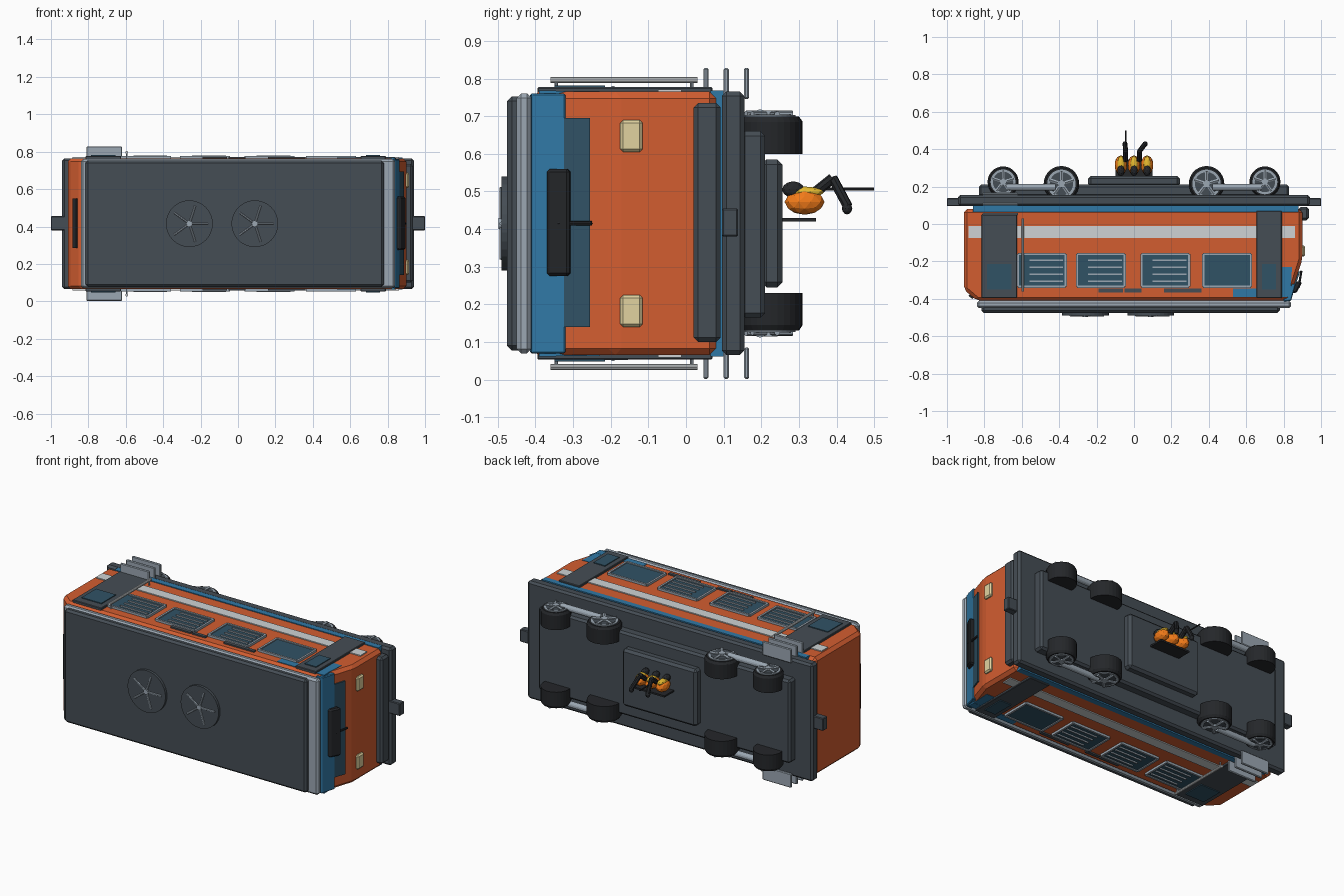
import bpy, bmesh, math
from mathutils import Vector, Matrix

if "Cube" in bpy.data.objects:
    bpy.data.objects.remove(bpy.data.objects["Cube"])

C = 0.415  # centre of the vehicle's width along z

def mat(name, r, g, b):
    m = bpy.data.materials.new(name)
    m.diffuse_color = (r, g, b, 1)
    m.use_nodes = True
    m.node_tree.nodes["Principled BSDF"].inputs["Base Color"].default_value = m.diffuse_color
    return m

ORANGE = mat("orange", 0.65, 0.11, 0.03)
BLUE = mat("blue", 0.03, 0.19, 0.38)
DARK = mat("dark_grey", 0.06, 0.075, 0.09)
BLACK = mat("rubber", 0.018, 0.02, 0.023)
GLASS = mat("dark_glass", 0.03, 0.085, 0.13)
STEEL = mat("steel", 0.33, 0.39, 0.45)
PALE = mat("pale_band", 0.62, 0.65, 0.66)
CREAM = mat("lamp_cream", 0.75, 0.65, 0.35)
YELLOW = mat("yellow", 0.8, 0.5, 0.03)
BRIGHT = mat("bright_orange", 0.9, 0.2, 0.01)

def finish(name, bm, m, bevel=0):
    bmesh.ops.recalc_face_normals(bm, faces=bm.faces)
    if bevel:
        bmesh.ops.bevel(bm, geom=bm.edges[:], offset=bevel, segments=1, affect='EDGES', profile=0.5)
    me = bpy.data.meshes.new(name)
    bm.to_mesh(me)
    bm.free()
    me.materials.append(m)
    o = bpy.data.objects.new(name, me)
    bpy.context.collection.objects.link(o)
    return o

def box(name, x, y, z, m, bevel=0):
    bm = bmesh.new()
    bmesh.ops.create_cube(bm, size=1)
    for v in bm.verts:
        v.co = [(a + b) / 2 + c * (b - a) for (a, b), c in zip((x, y, z), v.co)]
    return finish(name, bm, m, bevel)

def prism(name, pts, z, m, bevel=0):
    bm = bmesh.new()
    f = bm.faces.new([bm.verts.new((x, y, z[0])) for x, y in pts])
    r = bmesh.ops.extrude_face_region(bm, geom=[f])
    for v in r['geom']:
        if isinstance(v, bmesh.types.BMVert):
            v.co.z = z[1]
    return finish(name, bm, m, bevel)

def rod(name, a, b, r, m, sides=12, r2=None):
    a, b = Vector(a), Vector(b)
    d = b - a
    bm = bmesh.new()
    bmesh.ops.create_cone(bm, cap_ends=True, segments=sides, radius1=r, radius2=r if r2 is None else r2, depth=d.length)
    bm.transform(Matrix.Translation((a + b) / 2) @ d.to_track_quat('Z', 'Y').to_matrix().to_4x4())
    return finish(name, bm, m)

def out(s, a, b):
    """z range lying a..b away from the centre plane on side s"""
    return tuple(sorted((C + s * a, C + s * b)))

# body shell with blue sill and blue upper front
FULL = (C - 0.35, C + 0.35)
prism("body_shell", [(-0.91, 0.08), (0.90, 0.08), (0.90, -0.19), (0.855, -0.33), (0.83, -0.41),
                     (-0.84, -0.41), (-0.91, -0.35)], FULL, ORANGE, 0.018)
box("blue_sill", (-0.86, 0.88), (0.065, 0.10), (C - 0.353, C + 0.353), BLUE)
prism("blue_front_brow", [(0.80, -0.32), (0.865, -0.32), (0.84, -0.41), (0.80, -0.415)],
      (C - 0.345, C + 0.345), BLUE, 0.004)

# roof
box("roof_rim", (-0.84, 0.84), (-0.45, -0.41), (C - 0.345, C + 0.345), STEEL, 0.012)
box("roof_panel", (-0.815, 0.78), (-0.475, -0.43), (C - 0.337, C + 0.337), DARK, 0.012)
for fx in (-0.26, 0.09):
    rod("roof_fan", (fx, -0.47, C), (fx, -0.49, C), 0.125, DARK, 32)
    rod("fan_hub", (fx, -0.485, C), (fx, -0.498, C), 0.015, STEEL)
    for i in range(5):
        a = math.tau * i / 5
        rod("fan_blade", (fx, -0.491, C), (fx + 0.1 * math.cos(a), -0.491, C + 0.1 * math.sin(a)), 0.005, STEEL, 6)

# front windscreen, visor, wiper and bumper
prism("windscreen", [(0.84, -0.335), (0.860, -0.335), (0.888, -0.255), (0.84, -0.255)], (0.14, 0.695), GLASS)
prism("front_visor", [(0.83, -0.37), (0.868, -0.37), (0.90, -0.31), (0.85, -0.305)], (0.275, 0.56), BLACK, 0.008)
rod("wiper_arm", (0.88, -0.34, C), (0.895, -0.25, C), 0.006, BLACK, 8)
box("front_bumper", (0.88, 0.935), (0.02, 0.092), (0.10, 0.735), DARK, 0.012)
prism("rear_visor", [(-0.885, -0.385), (-0.865, -0.40), (-0.84, -0.38), (-0.86, -0.36)], (0.285, 0.55), BLACK)

# side dressing on both flanks
for s in (-1, 1):
    box("headlamp", (0.88, 0.915), (-0.175, -0.115), out(s, 0.19, 0.275), CREAM, 0.008)
    box("pale_side_band", (-0.885, 0.86), (-0.075, -0.012), out(s, 0.34, 0.356), PALE)
    box("blue_side_patch", (0.53, 0.84), (-0.39, -0.345), out(s, 0.34, 0.353), BLUE)
    prism("blue_cab_corner", [(0.79, -0.23), (0.845, -0.23), (0.835, -0.39), (0.79, -0.39)], out(s, 0.33, 0.352), BLUE)
    for x0, x1, y1 in ((-0.815, -0.625, 0.05), (0.655, 0.79, 0.07)):
        box("cab_door", (x0, x1), (-0.395, y1), out(s, 0.34, 0.362), DARK, 0.003)
        box("door_window", (x0 + 0.03, x1 - 0.03), (-0.35, -0.215), out(s, 0.355, 0.367), GLASS)
    # framed windows with louvres
    for x0, x1, slats in ((-0.62, -0.365, 1), (-0.305, -0.05, 1), (0.04, 0.295, 1), (0.37, 0.625, 0)):
        y0, y1 = -0.335, -0.16
        box("side_window", (x0, x1), (y0, y1), out(s, 0.34, 0.357), GLASS)
        for fx in ((x0 - 0.006, x0 + 0.006), (x1 - 0.006, x1 + 0.006)):
            box("window_frame_post", fx, (y0, y1), out(s, 0.34, 0.363), STEEL)
        for fy in (y0, y1):
            box("window_frame_rail", (x0, x1), (fy - 0.006, fy + 0.006), out(s, 0.34, 0.363), STEEL)
        if slats:
            for i in range(4):
                y = -0.305 + i * 0.037
                box("louvre", (x0 + 0.06, x1 - 0.015), (y - 0.004, y + 0.004), out(s, 0.35, 0.365), STEEL)
    for x0, x1 in ((-0.05, 0.04), (-0.19, -0.06), (0.16, 0.36)):
        box("lower_vent", (x0, x1), (-0.365, -0.345), out(s, 0.34, 0.358), DARK)
    # handrail and boarding steps
    rod("handrail", (-0.595, -0.36, C + s * 0.381), (-0.595, 0.03, C + s * 0.381), 0.008, PALE, 10)
    for y in (-0.345, 0.015):
        rod("rail_bracket", (-0.595, y, C + s * 0.34), (-0.595, y, C + s * 0.381), 0.005, STEEL, 8)
    for y in (0.053, 0.107, 0.161):
        box("boarding_step", (-0.81, -0.62), (y - 0.007, y + 0.007), out(s, 0.33, 0.413), STEEL, 0.004)

# underframe, keel slab, tank and couplers
box("underframe", (-0.94, 0.94), (0.095, 0.155), (C - 0.35, C + 0.35), DARK, 0.012)
box("bogie_slab", (-0.83, 0.83), (0.145, 0.21), (0.165, 0.66), DARK, 0.012)
box("fuel_tank", (-0.245, 0.245), (0.20, 0.257), (0.245, 0.585), DARK, 0.014)
for s in (-1, 1):
    box("coupler", tuple(sorted((s * 0.90, s * 1.0))), (0.095, 0.138), (0.38, 0.455), DARK, 0.004)

# wheels with five-spoke hubs, and the rods between them
def wheel(x, y, r, s):
    z = lambda d: C + s * d
    rod("tyre", (x, y, z(0.185)), (x, y, z(0.27)), r, BLACK, 28)
    rod("tyre_edge", (x, y, z(0.27)), (x, y, z(0.284)), r, BLACK, 28, r * 0.9)
    rod("wheel_rim", (x, y, z(0.27)), (x, y, z(0.288)), r * 0.8, STEEL, 28)
    rod("wheel_dish", (x, y, z(0.28)), (x, y, z(0.290)), r * 0.66, DARK, 28)
    rod("wheel_hub", (x, y, z(0.28)), (x, y, z(0.300)), r * 0.22, STEEL, 12)
    for i in range(5):
        a = math.tau * i / 5 + 0.3
        rod("wheel_spoke", (x, y, z(0.290)), (x + r * 0.72 * math.cos(a), y + r * 0.72 * math.sin(a), z(0.290)), r * 0.1, STEEL, 6)

for s in (-1, 1):
    for e in (-1, 1):
        wheel(e * 0.70, 0.225, 0.083, s)
        wheel(e * 0.388, 0.215, 0.095, s)
        rod("side_rod", (e * 0.68, 0.197, C + s * 0.285), (e * 0.42, 0.197, C + s * 0.285), 0.018, STEEL, 14)

# small figure hanging beneath the tank
def blob(name, c, size, m):
    bm = bmesh.new()
    bmesh.ops.create_icosphere(bm, subdivisions=2, radius=1)
    bm.transform(Matrix.Translation(c) @ Matrix.Diagonal((*size, 1)))
    return finish(name, bm, m)

box("figure_plate", (-0.10, 0.10), (0.25, 0.345), (0.42, 0.43), BLACK)
for x in (-0.07, 0.0, 0.07):
    blob("figure_body", (x, 0.315, 0.472), (0.034, 0.053, 0.034), BRIGHT)
    blob("figure_stripe", (x, 0.315, 0.498), (0.02, 0.052, 0.015), YELLOW)
    blob("figure_chest", (x, 0.285, 0.505), (0.02, 0.03, 0.022), BLACK)
for x, x2 in ((-0.045, -0.048), (0.03, 0.06)):
    rod("figure_thigh", (x, 0.34, 0.495), (x, 0.39, 0.535), 0.014, BLACK, 8)
    rod("figure_shin", (x, 0.39, 0.535), (x2, 0.43, 0.46), 0.013, BLACK, 8)
    blob("figure_foot", (x2, 0.428, 0.455), (0.014, 0.014, 0.016), BLACK)
rod("figure_pole", (-0.045, 0.36, 0.506), (-0.045, 0.50, 0.506), 0.004, BLACK, 8)
